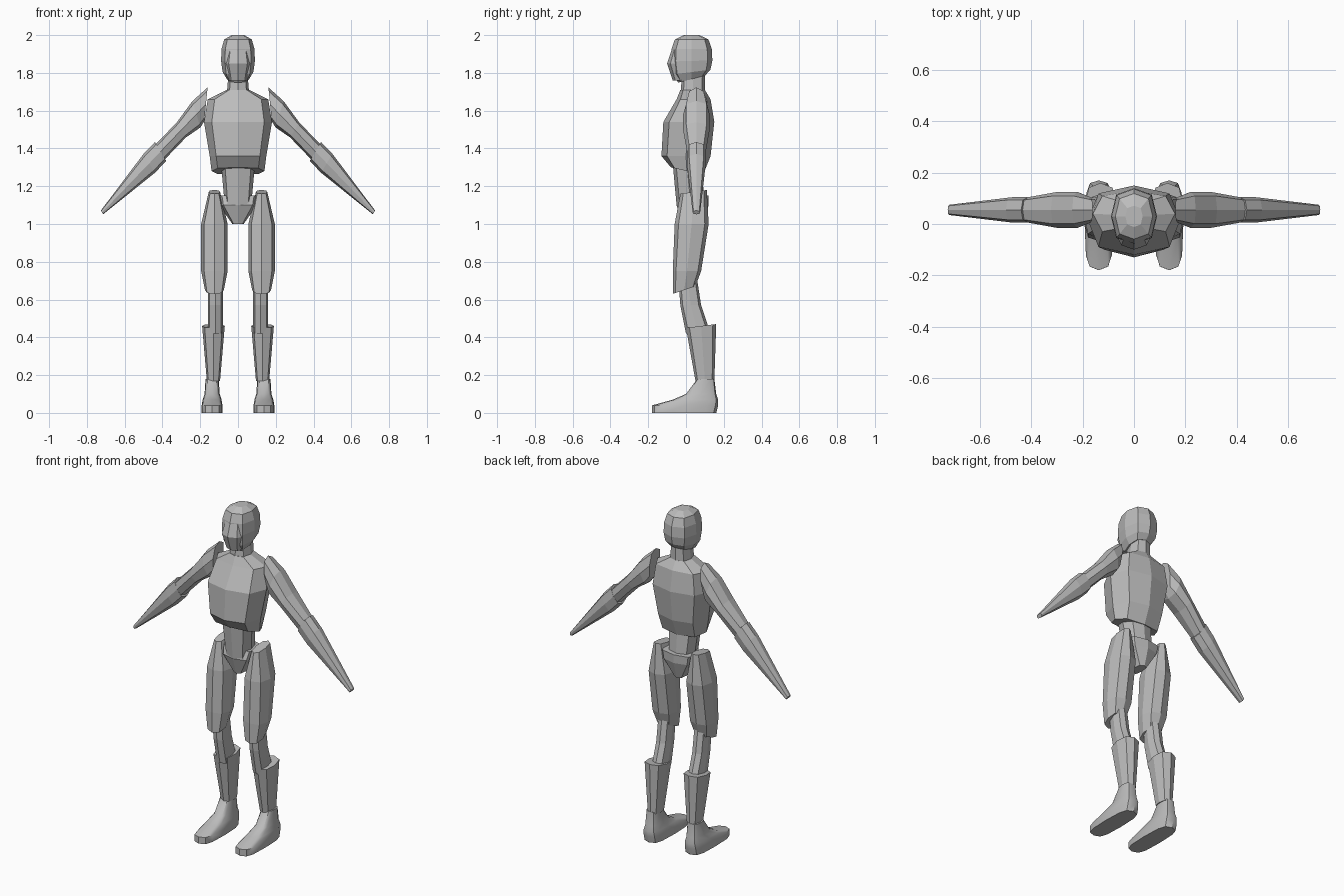
import bpy
import bmesh
from math import cos, sin, tau, radians, copysign
from mathutils import Vector

cube = bpy.data.objects.get("Cube")
if cube:
    bpy.data.objects.remove(cube, do_unlink=True)

grey = bpy.data.materials.new("plain grey")
grey.use_nodes = True
grey.diffuse_color = (0.5, 0.5, 0.5, 1)
grey.node_tree.nodes["Principled BSDF"].inputs["Base Color"].default_value = grey.diffuse_color


def level(z, half, front, back, tilt=0):
    """Upright section: centre, side half-axis, front-to-back half-axis."""
    centre = Vector((0, (front + back) / 2, z))
    return centre, Vector((half, 0, 0)), Vector((0, (back - front) / 2, tilt))


def arm_slice(x, half, depth, lean=0.6):
    """Section on the straight line that runs from shoulder to hand."""
    centre = Vector((x, 0.055, 1.81 - 1.04 * x))
    return centre, Vector((lean, 0, 1)) * half, Vector((0, depth, 0))


def push(value, power):
    """Square off a circle coordinate, keeping its sign."""
    if abs(value) < 1e-6:
        return 0
    return copysign(abs(value) ** power, value)


def loft(name, sections, sides=8, power=0.75, side=1, offset=0, smooth=False):
    """Skin a row of rounded-box sections and cap both ends."""
    bm = bmesh.new()
    rings = []
    for centre, u, v in sections:
        ring = []
        for i in range(sides):
            angle = tau * i / sides
            point = centre + u * push(cos(angle), power) + v * push(sin(angle), power)
            point.x = side * (point.x + offset)
            ring.append(bm.verts.new(point))
        rings.append(ring)
    for low, high in zip(rings, rings[1:]):
        for i in range(sides):
            j = (i + 1) % sides
            bm.faces.new((low[i], low[j], high[j], high[i]))
    bm.faces.new(rings[0])
    bm.faces.new(rings[-1])
    bmesh.ops.recalc_face_normals(bm, faces=bm.faces)

    mesh = bpy.data.meshes.new(name)
    bm.to_mesh(mesh)
    bm.free()
    mesh.materials.append(grey)
    obj = bpy.data.objects.new(name, mesh)
    bpy.context.collection.objects.link(obj)
    if smooth:
        bpy.ops.object.select_all(action='DESELECT')
        obj.select_set(True)
        bpy.context.view_layer.objects.active = obj
        bpy.ops.object.shade_smooth_by_angle(angle=radians(40))


def pair(name, sections, **options):
    """Left part and its mirrored right part."""
    for label, side in (("left", 1), ("right", -1)):
        loft(label + "_" + name, sections, side=side, **options)


# Head: a blunt egg with the jaw line rising to the back
head = []
for degrees in range(-70, 90, 31):
    height = sin(radians(degrees))
    girth = cos(radians(degrees)) ** 0.4
    head.append(level(
        z=1.88 + 0.12 * height,
        half=0.09 * girth,
        front=0.03 - 0.11 * girth,
        back=0.03 + 0.11 * girth,
        tilt=0.02 * max(0, -height),
    ))
loft("head", head)

# Face plate with a sharp middle ridge
loft("face_plate", [
    level(z=1.76, half=0.05, front=-0.07, back=0.02),
    level(z=1.85, half=0.07, front=-0.1, back=0.02),
    level(z=1.97, half=0.05, front=-0.06, back=0.02),
], power=1)

loft("neck", [
    level(z=1.68, half=0.06, front=-0.03, back=0.1),
    level(z=1.8, half=0.05, front=-0.02, back=0.1),
])

# Chest shell, waist and pelvis
loft("chest", [
    level(z=1.28, half=0.14, front=-0.08, back=0.09, tilt=-0.02),
    level(z=1.36, half=0.15, front=-0.13, back=0.13),
    level(z=1.54, half=0.18, front=-0.12, back=0.15),
    level(z=1.66, half=0.16, front=-0.05, back=0.13),
    level(z=1.71, half=0.06, front=-0.03, back=0.1),
])
loft("waist", [
    level(z=1.1, half=0.07, front=-0.05, back=0.1),
    level(z=1.32, half=0.09, front=-0.07, back=0.08),
])
loft("pelvis", [
    level(z=1, half=0.03, front=-0.02, back=0.09),
    level(z=1.1, half=0.1, front=-0.05, back=0.12),
    level(z=1.15, half=0.11, front=-0.03, back=0.12),
])

# Arms: upper arm, then forearm tapering to the hand
pair("upper_arm", [
    arm_slice(x=0.17, half=0.09, depth=0.05, lean=-0.1),
    arm_slice(x=0.22, half=0.07, depth=0.07, lean=0.3),
    arm_slice(x=0.3, half=0.04, depth=0.07),
    arm_slice(x=0.41, half=0.04, depth=0.05),
])
pair("forearm", [
    arm_slice(x=0.41, half=0.05, depth=0.05),
    arm_slice(x=0.47, half=0.05, depth=0.05),
    arm_slice(x=0.72, half=0.01, depth=0.02),
])

# Legs: thigh shell, knee, shin shell and foot
pair("thigh", [
    level(z=0.65, half=0.05, front=-0.07, back=0.05, tilt=0.02),
    level(z=0.75, half=0.07, front=-0.07, back=0.08),
    level(z=1, half=0.07, front=-0.06, back=0.12),
    level(z=1.17, half=0.03, front=-0.03, back=0.11, tilt=0.01),
], offset=0.125)
pair("knee", [
    level(z=0.42, half=0.04, front=0, back=0.13),
    level(z=0.57, half=0.04, front=-0.03, back=0.08),
    level(z=0.7, half=0.04, front=-0.04, back=0.06),
], offset=0.12)
pair("shin", [
    level(z=0.17, half=0.035, front=0.05, back=0.15),
    level(z=0.46, half=0.06, front=0, back=0.16, tilt=0.01),
], offset=0.13)
pair("foot", [
    level(z=0, half=0.055, front=-0.18, back=0.16),
    level(z=0.04, half=0.055, front=-0.18, back=0.17),
    level(z=0.07, half=0.05, front=-0.07, back=0.17),
    level(z=0.1, half=0.04, front=0, back=0.16),
    level(z=0.18, half=0.035, front=0.06, back=0.15),
], offset=0.137, sides=12, power=0.6, smooth=True)
